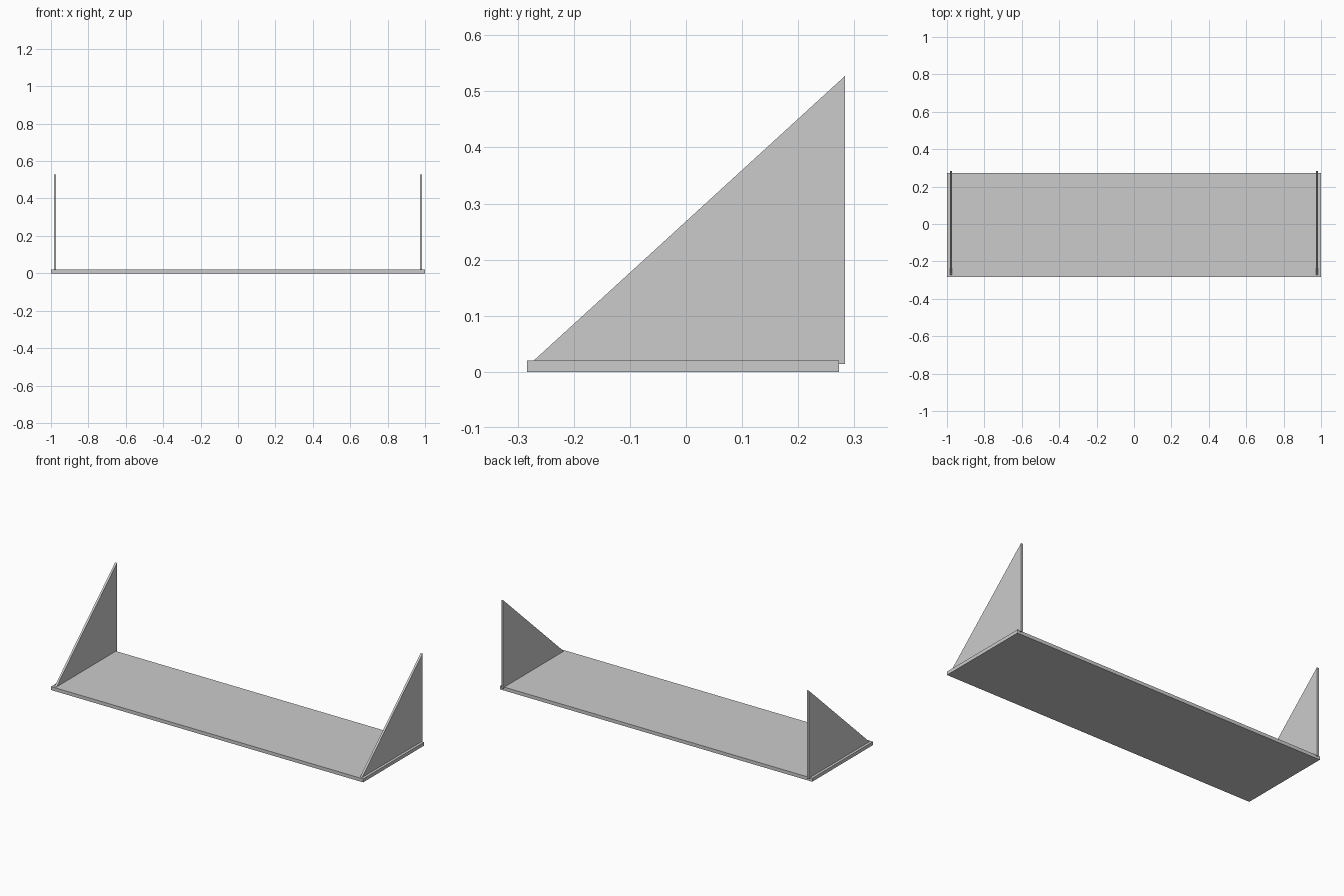
import bpy
import bmesh

default_cube = bpy.data.objects.get("Cube")
if default_cube:
    bpy.data.objects.remove(default_cube, do_unlink=True)

# Single plain grey finish
GREY = (0.6, 0.6, 0.6, 1.0)
grey = bpy.data.materials.new("grey")
grey.use_nodes = True
grey.diffuse_color = GREY
grey.node_tree.nodes["Principled BSDF"].inputs["Base Color"].default_value = GREY


def extrude_profile(name, profile, x_min, x_max):
    """Extrude a (y, z) side profile along x into a solid panel."""
    bm = bmesh.new()
    face = bm.faces.new([bm.verts.new((x_min, y, z)) for y, z in profile])
    result = bmesh.ops.extrude_face_region(bm, geom=[face])
    moved = [v for v in result["geom"] if isinstance(v, bmesh.types.BMVert)]
    bmesh.ops.translate(bm, verts=moved, vec=(x_max - x_min, 0, 0))
    bmesh.ops.recalc_face_normals(bm, faces=bm.faces)
    mesh = bpy.data.meshes.new(name)
    bm.to_mesh(mesh)
    bm.free()
    mesh.materials.append(grey)
    obj = bpy.data.objects.new(name, mesh)
    bpy.context.collection.objects.link(obj)
    return obj


# Flat shelf board
board = [(-0.283, 0), (0.273, 0), (0.273, 0.02), (-0.283, 0.02)]
extrude_profile("shelf_board", board, -1, 1)

# Triangular end brackets, let into the board and overhanging its back edge
bracket = [(-0.278, 0.014), (0.283, 0.014), (0.283, 0.527)]
for name, side in (("left_bracket", 1), ("right_bracket", -1)):
    inner, outer = side * 0.973, side * 0.985
    extrude_profile(name, bracket, min(inner, outer), max(inner, outer))
